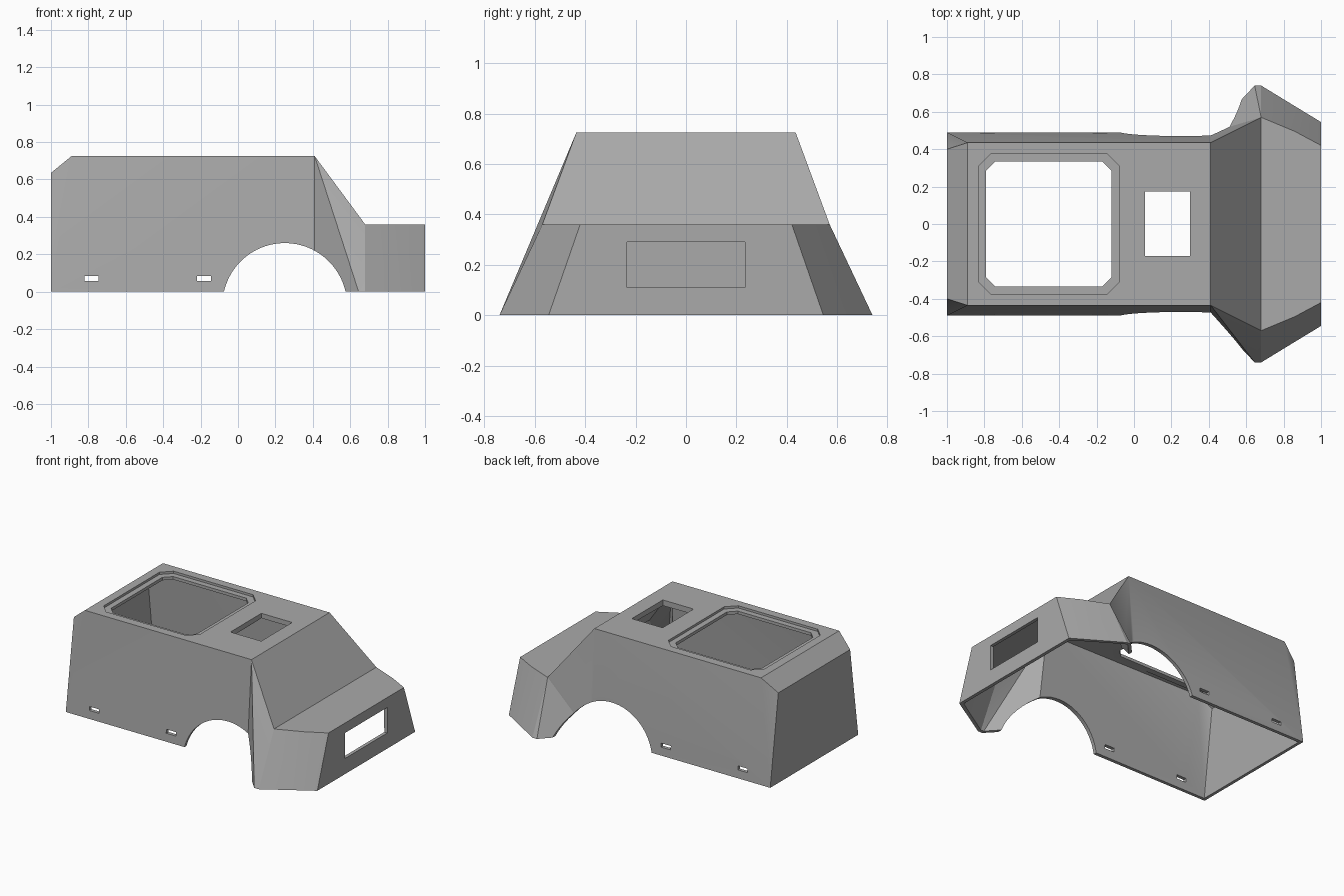
import bpy
import bmesh
from math import radians
from mathutils import Matrix, Vector

if "Cube" in bpy.data.objects:
    bpy.data.objects.remove(bpy.data.objects["Cube"])

WALL = 0.025
ROOF = 0.725

grey = bpy.data.materials.new("plain grey")
grey.use_nodes = True
grey.diffuse_color = (0.4, 0.4, 0.4, 1)
grey.node_tree.nodes["Principled BSDF"].inputs["Base Color"].default_value = (0.4, 0.4, 0.4, 1)


def to_object(name, bm):
    bmesh.ops.recalc_face_normals(bm, faces=bm.faces)
    mesh = bpy.data.meshes.new(name)
    bm.to_mesh(mesh)
    bm.free()
    obj = bpy.data.objects.new(name, mesh)
    bpy.context.collection.objects.link(obj)
    mesh.materials.append(grey)
    return obj


def apply_all(obj):
    bpy.ops.object.select_all(action='DESELECT')
    obj.select_set(True)
    bpy.context.view_layer.objects.active = obj
    for mod in list(obj.modifiers):
        bpy.ops.object.modifier_apply(modifier=mod.name)


def box(name, low, high):
    low, high = Vector(low), Vector(high)
    bm = bmesh.new()
    bmesh.ops.create_cube(bm, size=1, matrix=Matrix.Translation((low + high) / 2)
                          @ Matrix.Diagonal((*(high - low), 1)))
    return to_object(name, bm)


def chamfered_block(name, x0, x1, half, cut, z0, z1):
    """Upright prism over a rectangle with clipped corners."""
    outline = [(x0 + cut, -half), (x1 - cut, -half), (x1, cut - half), (x1, half - cut),
               (x1 - cut, half), (x0 + cut, half), (x0, half - cut), (x0, cut - half)]
    bm = bmesh.new()
    face = bm.faces.new([bm.verts.new((x, y, z0)) for x, y in outline])
    top = bmesh.ops.extrude_face_region(bm, geom=[face])["geom"]
    bmesh.ops.translate(bm, vec=(0, 0, z1 - z0),
                        verts=[v for v in top if isinstance(v, bmesh.types.BMVert)])
    return to_object(name, bm)


def cut_out(obj, cutters):
    for c in cutters:
        mod = obj.modifiers.new("cut", 'BOOLEAN')
        mod.operation = 'DIFFERENCE'
        mod.solver = 'EXACT'
        mod.object = c
    apply_all(obj)
    for c in cutters:
        bpy.data.objects.remove(c)


# Body shell: corner points of one side, mirrored to the other
corners = {
    "back_low": (-1, 0.49, 0), "back_high": (-1, 0.40, 0.635),
    "roof_back": (-0.89, 0.435, ROOF), "roof_front": (0.41, 0.435, ROOF),
    "sill": (0.41, 0.49, 0), "flare": (0.645, 0.74, 0),
    "hood_back": (0.68, 0.57, 0.36), "hood_mid": (0.86, 0.495, 0.36),
    "hood_tip": (1, 0.42, 0.36), "nose_low": (1, 0.545, 0),
    "wing_mid": (0.86, 0.63, 0), "wing_back": (0.68, 0.74, 0),
}
panels = ["back_low back_high roof_back", "back_low roof_back roof_front sill",
          "flare hood_back wing_back", "hood_back hood_mid wing_mid wing_back",
          "hood_mid hood_tip nose_low wing_mid"]
# The flare folds along a different diagonal on each side
flares = {1: ["roof_front sill hood_back", "sill flare hood_back"],
          -1: ["roof_front sill flare", "roof_front flare hood_back"]}
spans = ["back_low back_high", "back_high roof_back", "roof_back roof_front",
         "roof_front hood_back", "hood_back hood_mid hood_tip", "hood_tip nose_low"]

bm = bmesh.new()
side = {s: {n: bm.verts.new((x, y * s, z)) for n, (x, y, z) in corners.items()} for s in (1, -1)}
for s in (1, -1):
    for panel in panels + flares[s]:
        bm.faces.new([side[s][n] for n in panel.split()])
for span in spans:
    names = span.split()
    bm.faces.new([side[1][n] for n in names] + [side[-1][n] for n in reversed(names)])
body = to_object("body_shell", bm)
shell = body.modifiers.new("wall", 'SOLIDIFY')
shell.thickness = WALL
shell.offset = -1
shell.use_even_offset = True
apply_all(body)
for v in body.data.vertices:
    if v.co.z < 0.05:
        v.co.z = 0

# Wheel arches, hatches, nose grille opening and side slots
bm = bmesh.new()
bmesh.ops.create_cone(bm, cap_ends=True, segments=96, radius1=0.333, radius2=0.333, depth=2,
                      matrix=Matrix.Translation((0.25, 0, -0.073))
                      @ Matrix.Rotation(radians(90), 4, 'X'))
cutters = [to_object("arch_cutter", bm),
           chamfered_block("hatch_cutter", -0.83, -0.08, 0.375, 0.065, 0.6, 0.8),
           box("vent_cutter", (0.06, -0.17, 0.6), (0.30, 0.175, 0.8)),
           box("grille_cutter", (0.9, -0.235, 0.11), (1.1, 0.235, 0.29))]
for x in (-0.82, -0.22):
    cutters.append(box("slot_cutter", (x, -0.8, 0.057), (x + 0.075, 0.8, 0.084)))
cut_out(body, cutters)

# Recessed ledge around the large roof hatch
ledge = chamfered_block("hatch_ledge", -0.832, -0.078, 0.377, 0.065, ROOF - 0.037, ROOF - 0.016)
cut_out(ledge, [chamfered_block("ledge_cutter", -0.79, -0.12, 0.335, 0.05, 0.6, 0.8)])

apply_all(body)
bpy.ops.object.shade_smooth_by_angle(angle=radians(25))
